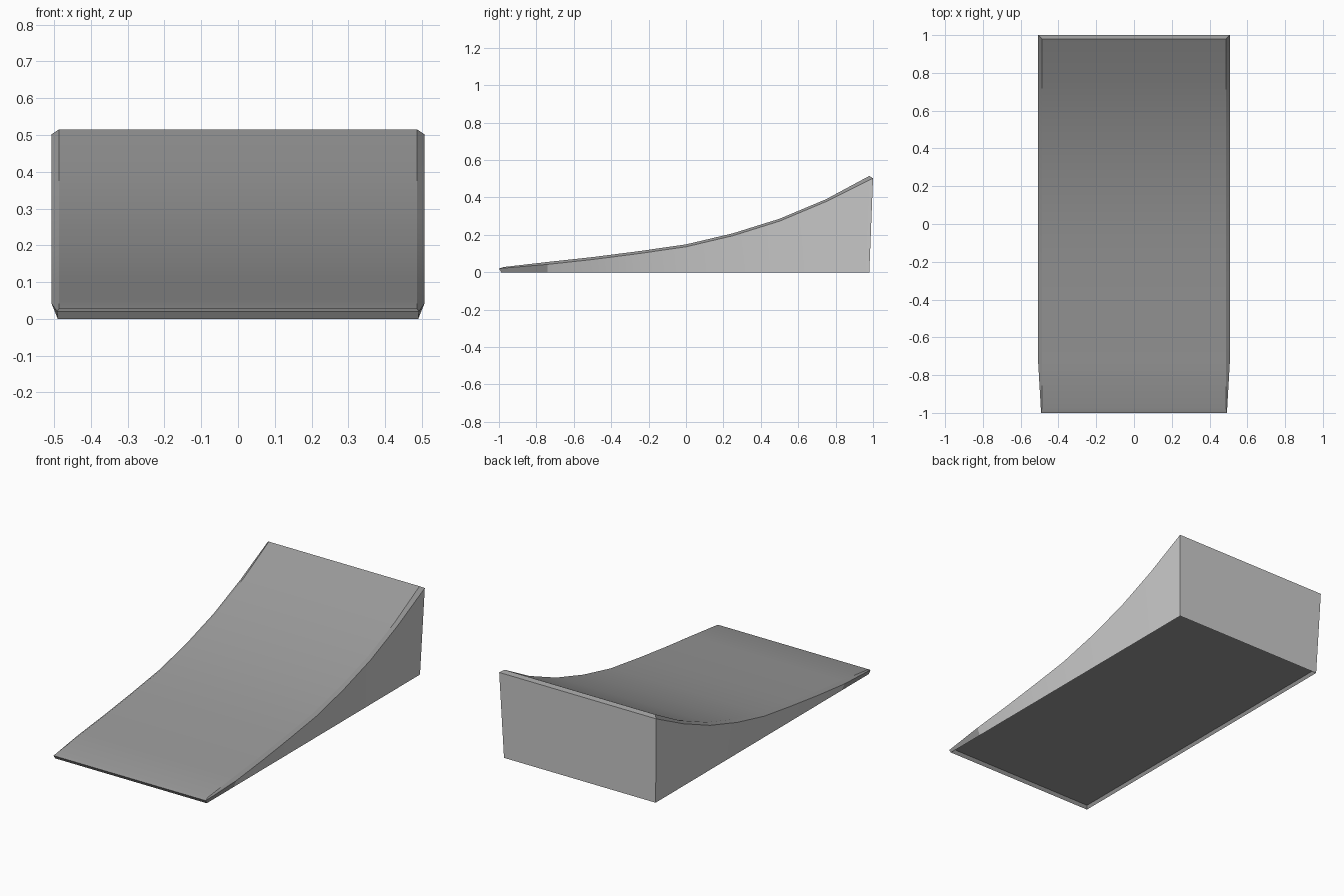
import bpy, bmesh

if "Cube" in bpy.data.objects:
    bpy.data.objects.remove(bpy.data.objects["Cube"])

# Stations along the ramp: rim y, surface y, bottom y, surface z, rim half width
stations = [
    (-1.0, -0.975, -0.988, 0.028, 0.492),
    (-0.74, -0.74, -0.74, 0.055, 0.507),
    (-0.5, -0.5, -0.5, 0.081, 0.507),
    (-0.25, -0.25, -0.25, 0.113, 0.507),
    (0.0, 0.0, 0.0, 0.149, 0.507),
    (0.25, 0.25, 0.25, 0.208, 0.507),
    (0.5, 0.5, 0.5, 0.286, 0.507),
    (0.75, 0.75, 0.75, 0.391, 0.507),
    (1.0, 0.98, 0.98, 0.515, 0.507),
]


def material(name, c):
    m = bpy.data.materials.new(name)
    m.diffuse_color = (c, c, c, 1)
    m.use_nodes = True
    m.node_tree.nodes["Principled BSDF"].inputs["Base Color"].default_value = m.diffuse_color
    return m


bm = bmesh.new()
rings = []
for i, (rim_y, top_y, bottom_y, z, w) in enumerate(stations):
    rim_z = z - (0.008 if i == 0 else 0.013)
    half = [(0.49, bottom_y, 0), (w, rim_y, rim_z), (0.487, top_y, z)]
    section = half + [(-x, y, h) for x, y, h in reversed(half)]
    rings.append([bm.verts.new(p) for p in section])

# Curved deck and chamfered rims are dark, the drafted sides light
for n, (a, b) in enumerate(zip(rings, rings[1:])):
    for i in range(5):
        f = bm.faces.new((a[i], a[i + 1], b[i + 1], b[i]))
        f.material_index = 1 if i in (0, 4) and n > 0 else 0

# Front and back ends, each a wall with a chamfer above
for r, wall in ((rings[0], 0), (rings[-1], 1)):
    bm.faces.new((r[0], r[1], r[4], r[5])).material_index = wall
    bm.faces.new((r[1], r[2], r[3], r[4]))

# Recessed underside panel with a shallow lip around it
outline = [r[0] for r in rings] + [r[5] for r in reversed(rings)]
upper = [bm.verts.new((v.co.x * 0.985, v.co.y * 0.99, 0.02)) for v in outline]
for i in range(len(outline)):
    j = (i + 1) % len(outline)
    bm.faces.new((outline[i], outline[j], upper[j], upper[i]))
bm.faces.new(upper)

bmesh.ops.recalc_face_normals(bm, faces=bm.faces)
mesh = bpy.data.meshes.new("curved_ramp")
bm.to_mesh(mesh)
bm.free()
mesh.materials.append(material("dark_grey", 0.32))
mesh.materials.append(material("light_grey", 0.8))
ramp = bpy.data.objects.new("curved_ramp", mesh)
bpy.context.collection.objects.link(ramp)
bpy.context.view_layer.objects.active = ramp
ramp.select_set(True)
bpy.ops.object.shade_smooth_by_angle(angle=0.25)
